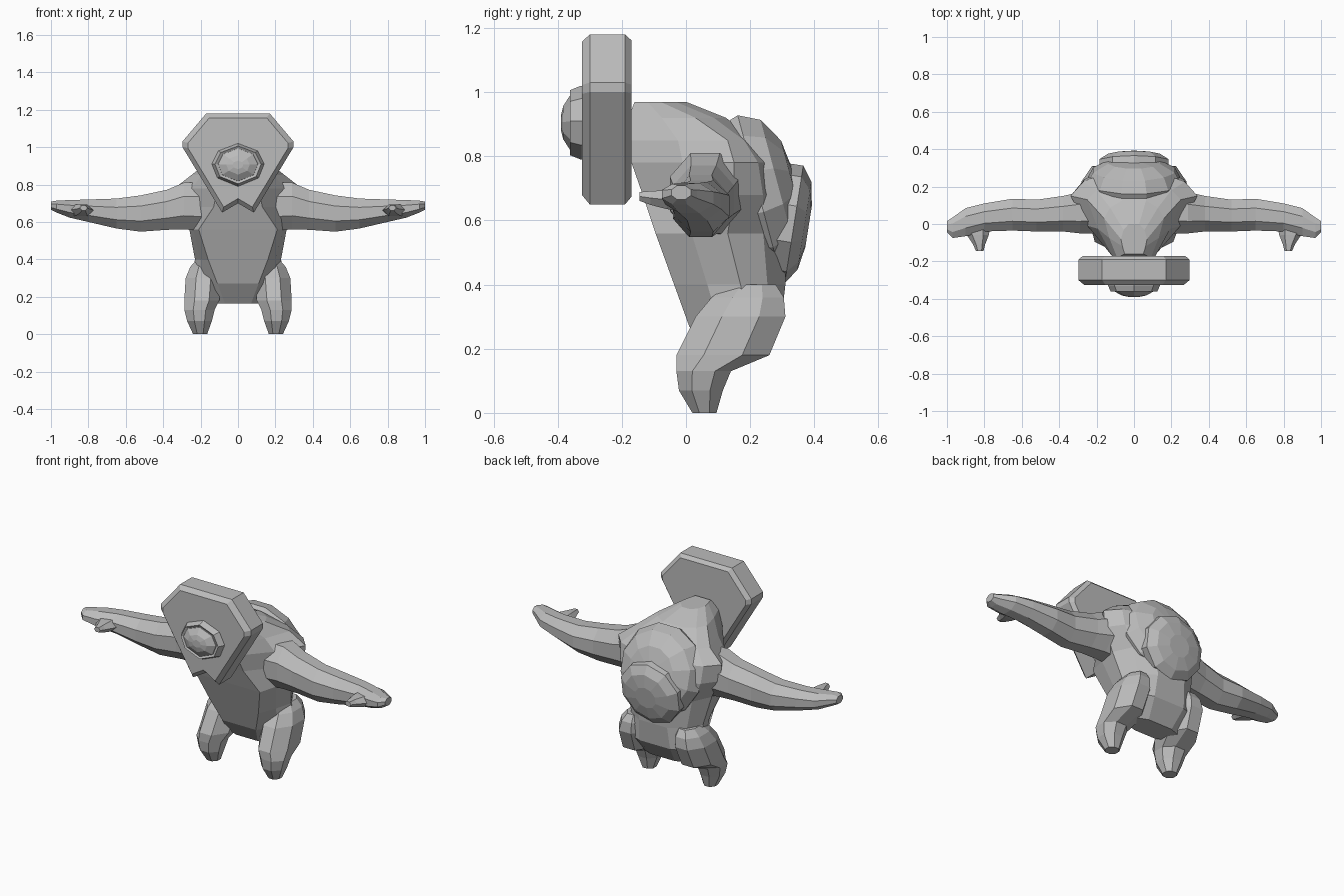
import bpy, bmesh, math
from mathutils import Vector, Matrix

if "Cube" in bpy.data.objects:
    bpy.data.objects.remove(bpy.data.objects["Cube"], do_unlink=True)

grey = bpy.data.materials.new("stone grey")
grey.use_nodes = True
grey.diffuse_color = (0.5, 0.5, 0.5, 1)
grey.node_tree.nodes["Principled BSDF"].inputs["Base Color"].default_value = (0.5, 0.5, 0.5, 1)


def loft(name, rings, side=1):
    """Skin a list of equal-length rings, cap both ends; side=-1 mirrors in x."""
    bm = bmesh.new()
    loops = [[bm.verts.new((p[0] * side, p[1], p[2])) for p in r] for r in rings]
    n = len(loops[0])
    for a, b in zip(loops, loops[1:]):
        for i in range(n):
            j = (i + 1) % n
            bm.faces.new((a[i], a[j], b[j], b[i]))
    bm.faces.new(loops[0])
    bm.faces.new(loops[-1])
    bmesh.ops.recalc_face_normals(bm, faces=bm.faces)
    me = bpy.data.meshes.new(name)
    bm.to_mesh(me)
    bm.free()
    me.materials.append(grey)
    ob = bpy.data.objects.new(name, me)
    bpy.context.collection.objects.link(ob)
    return ob


def oval(n, offset=0.5):
    """Unit polygon with n corners."""
    return [(math.cos(2 * math.pi * (i + offset) / n),
             math.sin(2 * math.pi * (i + offset) / n)) for i in range(n)]


def mirrored(half):
    """Close a half outline of (x, other) points across x = 0."""
    return half + [(-x, v) for x, v in reversed(half) if x > 0]


def dome(name, centre, tilt, half_w, half_h, layers, n=10):
    """Raised oval patch on the back: layers are (depth, scale)."""
    rot = Matrix.Rotation(math.radians(tilt), 3, 'X')
    loft(name, [[Vector(centre) + rot @ Vector((c * half_w * s, d, e * half_h * s))
                 for c, e in oval(n)] for d, s in layers])


# Torso: z, front y, front half width, y of widest point, half width, back y
torso = [
    (0.165, 0.085, 0.07, 0.14, 0.20, 0.22),
    (0.27, 0.01, 0.11, 0.20, 0.255, 0.295),
    (0.40, -0.037, 0.16, 0.17, 0.23, 0.31),
    (0.56, -0.095, 0.21, 0.13, 0.26, 0.315),
    (0.68, -0.135, 0.13, 0.15, 0.33, 0.30),
    (0.78, -0.17, 0.11, 0.15, 0.34, 0.275),
    (0.85, -0.18, 0.11, 0.13, 0.25, 0.215),
    (0.92, -0.18, 0.09, 0.03, 0.16, 0.125),
    (0.97, -0.16, 0.05, -0.08, 0.07, 0.0),
]
rings = []
for z, yf, wf, ym, w, yb in torso:
    half = [(wf, yf), (wf + 0.6 * (w - wf), yf + 0.5 * (ym - yf)), (w, ym),
            (0.8 * w, ym + 0.6 * (yb - ym)), (0.4 * w, yb)]
    rings.append([(x, y, z) for x, y in mirrored(half)])
loft("torso", rings)

# Stepped shell on the back
dome("back_shell", (0, 0.225, 0.69), 15, 0.26, 0.255,
     [(-0.12, 0.85), (0.0, 1.0), (0.065, 0.87), (0.11, 0.55), (0.12, 0.2)], 12)
dome("back_patch", (0, 0.325, 0.59), -9, 0.195, 0.185,
     [(-0.08, 1.0), (0.012, 1.0), (0.045, 0.75), (0.058, 0.35)])

# Arm: x, centre y, centre z, half depth, half height
arm = [
    (0.15, 0.07, 0.68, 0.12, 0.13),
    (0.29, 0.06, 0.685, 0.11, 0.125),
    (0.38, 0.055, 0.665, 0.095, 0.107),
    (0.52, 0.045, 0.645, 0.085, 0.097),
    (0.65, 0.05, 0.645, 0.085, 0.08),
    (0.80, 0.035, 0.66, 0.075, 0.06),
    (0.90, 0.01, 0.67, 0.075, 0.047),
    (0.97, -0.02, 0.682, 0.055, 0.032),
    (1.00, -0.015, 0.687, 0.03, 0.022),
]
# Thumb: y, centre x, half width, centre z, half height
thumb = [(0.0, 0.85, 0.085, 0.66, 0.04), (-0.06, 0.835, 0.058, 0.665, 0.034),
         (-0.11, 0.828, 0.032, 0.67, 0.025), (-0.145, 0.825, 0.02, 0.675, 0.016)]
# Leg: z, inner x, outer x, front y, back y
leg = [
    (0.0, 0.165, 0.24, 0.02, 0.095),
    (0.07, 0.14, 0.272, -0.022, 0.115),
    (0.13, 0.125, 0.287, -0.03, 0.14),
    (0.18, 0.10, 0.287, -0.03, 0.26),
    (0.30, 0.09, 0.28, 0.03, 0.31),
    (0.36, 0.10, 0.255, 0.08, 0.305),
    (0.40, 0.12, 0.22, 0.13, 0.28),
]
k = 1 / math.cos(math.pi / 8)
for word, s in (("left", 1), ("right", -1)):
    loft(word + "_arm", [[(x, y + c * ry * k, z + e * rz * k) for c, e in oval(8)]
                         for x, y, z, ry, rz in arm], s)
    loft(word + "_thumb", [[(x + c * w, y, z + e * h) for c, e in oval(6, 0)]
                           for y, x, w, z, h in thumb], s)
    loft(word + "_leg", [[((a + b) / 2 + c * k * (b - a) / 2,
                           (f + g) / 2 + e * k * (g - f) / 2, z) for c, e in oval(8)]
                         for z, a, b, f, g in leg], s)

# Head: thick shield-shaped plate with bevelled rims
shield = mirrored([(0, 1.18), (0.17, 1.18), (0.297, 1.03), (0.297, 1.0),
                   (0.085, 0.65), (0, 0.70)])
loft("head_plate", [[(x * s, y, 0.95 + (z - 0.95) * s) for x, z in shield]
                    for y, s in ((-0.325, 0.90), (-0.30, 1.0), (-0.19, 1.0), (-0.17, 0.92))])

# Eye: raised rim with a domed centre
rim = mirrored([(0, 0.115), (0.105, 0.075), (0.14, 0.005), (0.11, -0.07), (0, -0.115)])
loft("eye_rim", [[(x * s, y, 0.905 + z * s) for x, z in rim]
                 for y, s in ((-0.30, 1.0), (-0.328, 1.0), (-0.362, 0.88), (-0.355, 0.78))])
loft("eye", [[(x * s, y, 0.905 + z * s) for x, z in rim]
             for y, s in ((-0.33, 0.78), (-0.36, 0.76), (-0.383, 0.45), (-0.39, 0.2))])
